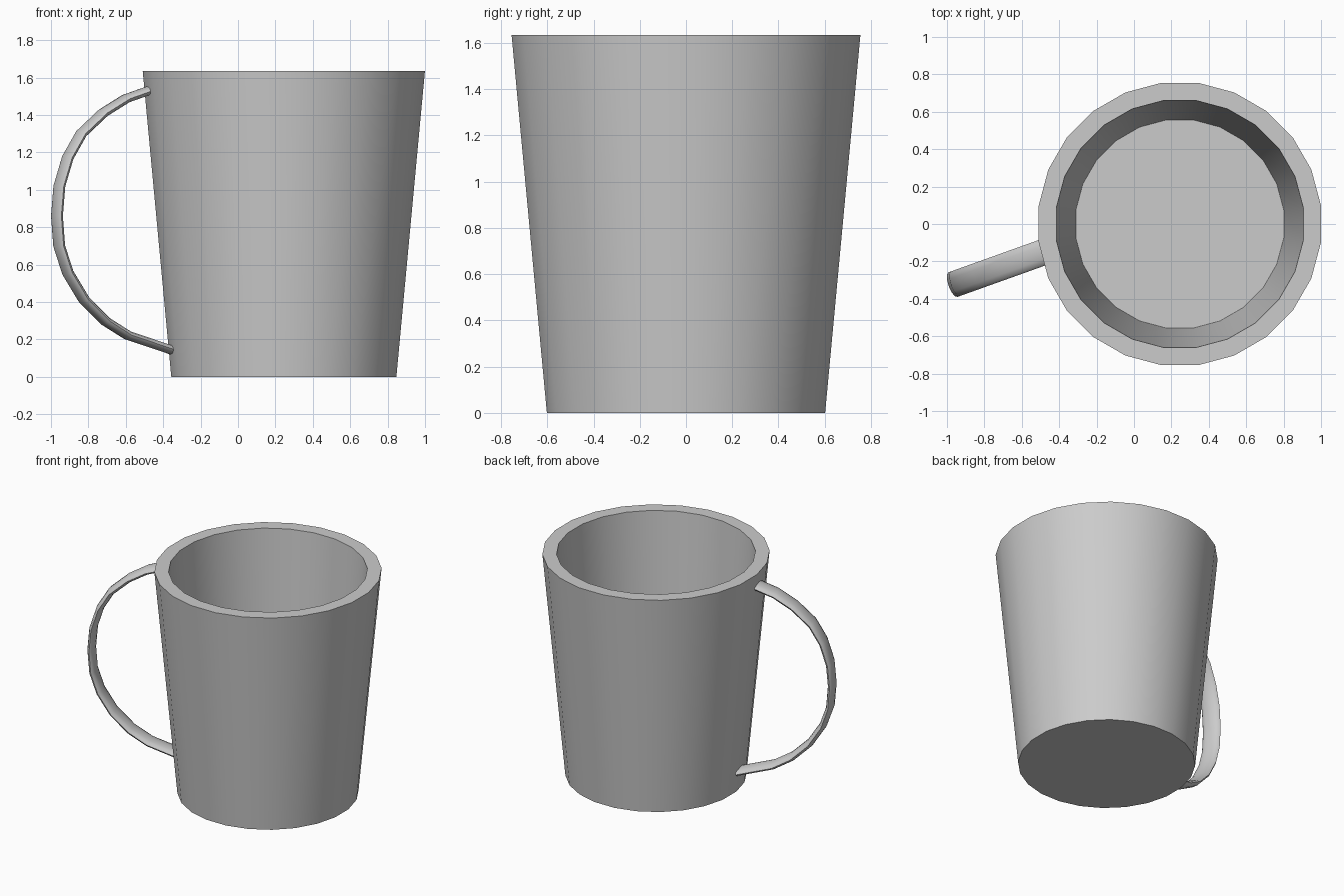
import bpy, bmesh, math
from mathutils import Vector

if "Cube" in bpy.data.objects:
    bpy.data.objects.remove(bpy.data.objects["Cube"])


def skin_rings(name, rings, smooth_angle):
    """Bridge equal-sized rings of points in order and cap both ends."""
    bm = bmesh.new()
    loops = [[bm.verts.new(p) for p in ring] for ring in rings]
    n = len(loops[0])
    for a, b in zip(loops, loops[1:]):
        for i in range(n):
            j = (i + 1) % n
            bm.faces.new((a[i], a[j], b[j], b[i]))
    bm.faces.new(loops[0][::-1])
    bm.faces.new(loops[-1])
    bmesh.ops.recalc_face_normals(bm, faces=bm.faces)
    mesh = bpy.data.meshes.new(name)
    bm.to_mesh(mesh)
    bm.free()
    obj = bpy.data.objects.new(name, mesh)
    bpy.context.collection.objects.link(obj)
    bpy.ops.object.select_all(action='DESELECT')
    obj.select_set(True)
    bpy.context.view_layer.objects.active = obj
    bpy.ops.object.shade_smooth_by_angle(angle=math.radians(smooth_angle))
    return obj


# Cup body: 24-sided tapered wall, flat rim, hollow inside with a floor
CX, SIDES = 0.245, 24
profile = [(0.607, 0.0), (0.761, 1.635), (0.666, 1.635), (0.561, 0.1)]
angles = [2 * math.pi * (i + 0.5) / SIDES for i in range(SIDES)]
skin_rings("cup_body",
           [[(CX + r * math.cos(a), r * math.sin(a), z) for a in angles]
            for r, z in profile], 30)

# Handle: flat oval section swept along a C-shaped path in a turned plane
path_xz = [(-0.465, 1.535), (-0.60, 1.487), (-0.72, 1.412), (-0.838, 1.30),
           (-0.91, 1.172), (-0.955, 1.02), (-0.968, 0.86), (-0.956, 0.70),
           (-0.91, 0.557), (-0.825, 0.415), (-0.71, 0.298), (-0.59, 0.222),
           (-0.355, 0.143)]
SLOPE = 0.358
path = [Vector((x, -0.153 + SLOPE * (x + 0.49), z)) for x, z in path_xz]
across = Vector((SLOPE, -1, 0)).normalized()
HALF_WIDTH, HALF_THICK, SEG = 0.07, 0.024, 12
rings = []
for i, p in enumerate(path):
    tangent = (path[min(i + 1, len(path) - 1)] - path[max(i - 1, 0)]).normalized()
    outward = across.cross(tangent)
    rings.append([p + across * HALF_WIDTH * math.cos(t) + outward * HALF_THICK * math.sin(t)
                  for t in (2 * math.pi * k / SEG for k in range(SEG))])
skin_rings("handle", rings, 60)
